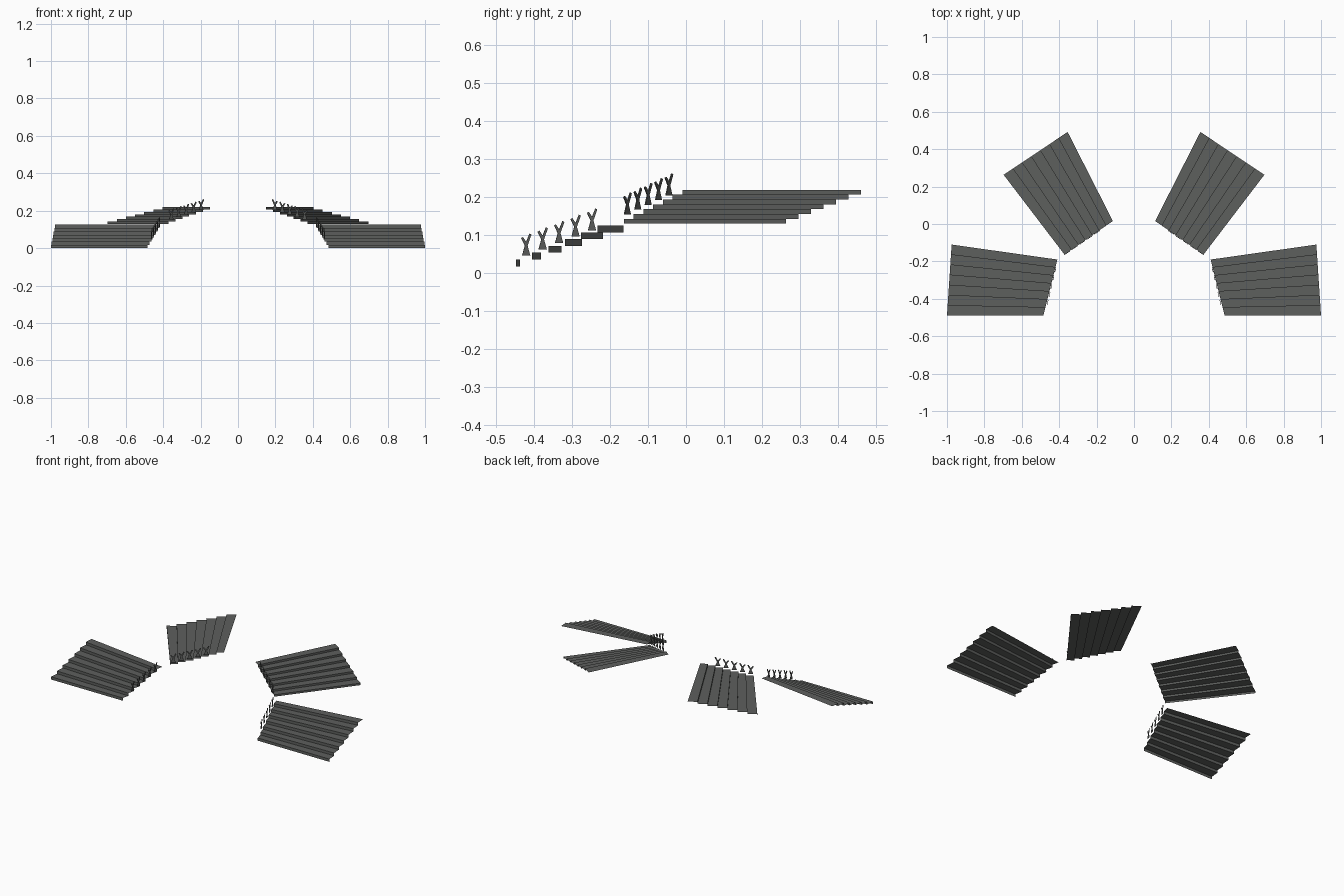
import bpy
from mathutils import Vector

if "Cube" in bpy.data.objects:
    bpy.data.objects.remove(bpy.data.objects["Cube"])

grey = bpy.data.materials.new("dark_grey")
grey.diffuse_color = (0.11, 0.115, 0.11, 1)
grey.use_nodes = True
grey.node_tree.nodes["Principled BSDF"].inputs["Base Color"].default_value = grey.diffuse_color


def add_object(name, verts, faces):
    # flat-shaded mesh mirrored to the left side
    me = bpy.data.meshes.new(name)
    me.from_pydata(verts, [], faces)
    me.materials.append(grey)
    ob = bpy.data.objects.new(name, me)
    bpy.context.collection.objects.link(ob)
    mod = ob.modifiers.new("mirror", 'MIRROR')
    mod.use_mirror_merge = False
    return ob


def stair_flight(name, inner, outer, z0, z1, steps=7):
    # open sheet of risers and treads between an inner and an outer edge line
    verts, faces = [], []
    a0, a1 = (Vector(p) for p in inner)
    b0, b1 = (Vector(p) for p in outer)

    def row(i, k):
        z = z0 + (z1 - z0) * k / steps
        for p in (a0.lerp(a1, i / steps), b0.lerp(b1, i / steps)):
            verts.append((p.x, p.y, z))

    for i in range(steps + 1):
        row(i, i)
        if i < steps:
            row(i, i + 1)
    for k in range(0, len(verts) - 2, 2):
        faces.append((k, k + 1, k + 3, k + 2))
    return add_object(name, verts, faces)


# forked post outline: distance along the slope, height
POST = [(-.011, 0), (.011, 0), (.0035, .026), (.014, .055), (.009, .058),
        (0, .036), (-.009, .049), (-.0135, .046), (-.0035, .026)]
THICK = 0.003


def posts(name, start, end, wide, count=5):
    # row of thin forked posts along the inner edge
    s, e = Vector(start), Vector(end)
    along = Vector((e.x - s.x, e.y - s.y, 0)).normalized()
    side = Vector((-along.y, along.x, 0)) * THICK / 2
    verts, faces, n = [], [], len(POST)
    for i in range(count):
        c = s.lerp(e, i / (count - 1))
        o = len(verts)
        for sg in (1, -1):
            for u, h in POST:
                verts.append(c + along * u * wide + Vector((0, 0, h)) + side * sg)
        # base and two arms on each side
        for f in ((0, 1, 2, 8), (8, 2, 5), (2, 3, 4, 5), (8, 5, 6, 7)):
            faces.append([o + k for k in reversed(f)])
            faces.append([o + n + k for k in f])
        for k in range(n):
            j = (k + 1) % n
            faces.append((o + k, o + j, o + n + j, o + n + k))
    return add_object(name, verts, faces)


# front flights
stair_flight("lower_stairs", [(.485, -.49), (.41, -.19)],
             [(1.0, -.49), (.975, -.11)], 0, .125)
posts("lower_posts", (.462, -.42, .046), (.421, -.247, .112), 1.0)

# rear flights
stair_flight("upper_stairs", [(.372, -.163), (.113, .016)],
             [(.697, .263), (.355, .492)], .13, .219)
posts("upper_posts", (.357, -.154, .154), (.197, -.045, .204), 1.35)
